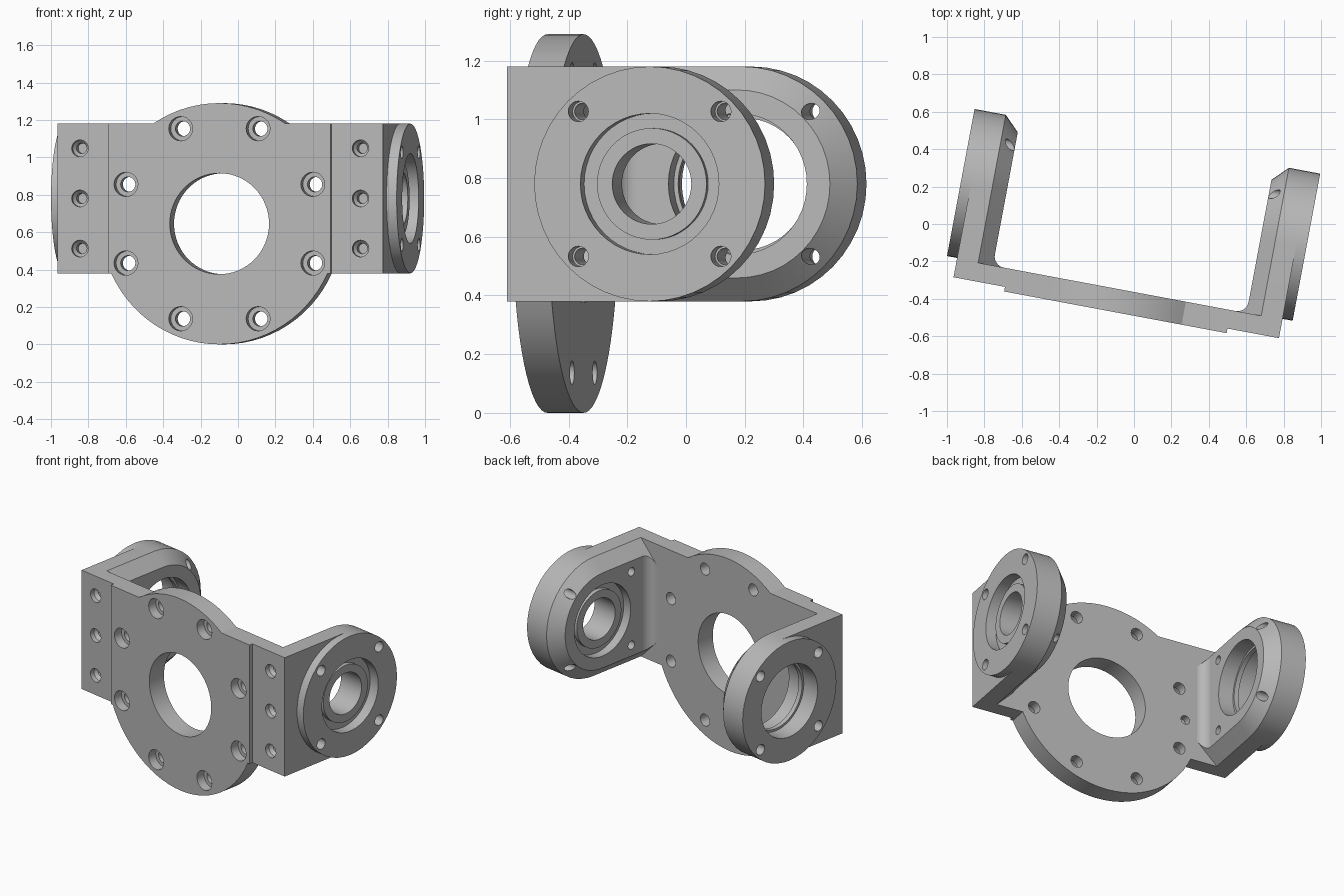
import bpy, bmesh, math
from mathutils import Matrix

if "Cube" in bpy.data.objects:
    bpy.data.objects.remove(bpy.data.objects["Cube"])

# Local frame: u along the plate, v towards the back, z up; the model is turned about z
FRAME = Matrix.Translation((-0.095, -0.4475, 0)) @ Matrix.Rotation(math.radians(-10.6), 4, 'Z')
SEG = 48
ZC, VC = 0.78, 0.505      # axis of the ear bores
PZ = 0.645                # centre height of the round panel

grey = bpy.data.materials.new("machined_grey")
grey.diffuse_color = (0.48, 0.48, 0.48, 1)
grey.use_nodes = True
grey.node_tree.nodes["Principled BSDF"].inputs["Base Color"].default_value = grey.diffuse_color


def skin(bm, rings, closed=False):
    """Bridge matching point rings; cap the ends unless closed."""
    rv = [[bm.verts.new(p) for p in r] for r in rings]
    n = len(rv[0])
    pairs = list(zip(rv, rv[1:])) + ([(rv[-1], rv[0])] if closed else [])
    for a, b in pairs:
        for i in range(n):
            j = (i + 1) % n
            bm.faces.new((a[i], a[j], b[j], b[i]))
    if not closed:
        bm.faces.new(rv[0])
        bm.faces.new(rv[-1])


def turned(axis, c1, c2, profile, seg=SEG):
    """Rings about axis 'u' (centre v, z) or 'v' (centre u, z); profile = (position, radius)."""
    rings = []
    for pos, r in profile:
        ring = []
        for i in range(seg):
            t = 2 * math.pi * i / seg
            a, z = c1 + r * math.cos(t), c2 + r * math.sin(t)
            ring.append((pos, a, z) if axis == 'u' else (a, pos, z))
        rings.append(ring)
    return rings


def make(name, solids, closed=False):
    bm = bmesh.new()
    for rings in solids:
        skin(bm, rings, closed)
    bmesh.ops.recalc_face_normals(bm, faces=bm.faces)
    me = bpy.data.meshes.new(name)
    bm.to_mesh(me)
    bm.free()
    me.materials.append(grey)
    ob = bpy.data.objects.new(name, me)
    bpy.context.collection.objects.link(ob)
    ob.matrix_world = FRAME
    return ob


def finish(ob, holes=None):
    """Cut the holes, then smooth the curved faces."""
    cutter = None
    if holes:
        cutter = make("cutter", holes)
        cutter.hide_render = True
    bpy.context.view_layer.update()
    bpy.ops.object.select_all(action='DESELECT')
    bpy.context.view_layer.objects.active = ob
    ob.select_set(True)
    if cutter:
        mod = ob.modifiers.new("holes", 'BOOLEAN')
        mod.operation, mod.solver, mod.object = 'DIFFERENCE', 'EXACT', cutter
        bpy.ops.object.modifier_apply(modifier=mod.name)
        bpy.data.objects.remove(cutter)
    bpy.ops.object.shade_smooth_by_angle(angle=math.radians(30))


def arc(cx, cy, r, a0, a1, n):
    return [(cx + r * math.cos(a0 + (a1 - a0) * i / n),
             cy + r * math.sin(a0 + (a1 - a0) * i / n)) for i in range(n + 1)]


# Central panel: disc merged with a straight band
R = 0.645
low = math.asin((0.38 - PZ) / R)
high = math.asin((1.18 - PZ) / R)
outline = arc(0, PZ, R, -math.pi - low, low, 28)
outline += [(0.605, 0.38), (0.605, 1.18)]
outline += arc(0, PZ, R, high, math.pi - high, 14)
outline += [(-0.605, 1.18), (-0.605, 0.38)]
panel = make("central_panel", [[[(u, v, z) for u, z in outline] for v in (-0.025, 0.1)]])
holes = [turned('v', 0, PZ, [(-0.1, 0.27), (0.2, 0.27)], 64)]
for k in range(8):
    t = math.pi / 8 + k * math.pi / 4
    holes.append(turned('v', 0.55 * math.cos(t), PZ + 0.55 * math.sin(t),
                        [(-0.1, 0.065), (0.035, 0.065), (0.035, 0.04), (0.2, 0.04)], 24))
holes.append(turned('v', -0.55, PZ, [(0.05, 0.03), (0.2, 0.03)], 24))
finish(panel, holes)

for s, side in ((-1, "left"), (1, "right")):
    # Side plate with three screw holes
    rect = [(0.605, 0.38), (0.885, 0.38), (0.885, 1.18), (0.605, 1.18)]
    plate = make(side + "_side_plate", [[[(s * u, v, z) for u, z in rect] for v in (0, 0.1)]])
    finish(plate, [turned('v', s * 0.763, ZC + d, [(-0.05, 0.045), (0.03, 0.045),
                   (0.05, 0.028), (0.15, 0.028)], 20) for d in (-0.268, 0, 0.268)])

    # Bore and four bolt holes shared by ear and flange
    bores = [turned('u', VC, ZC, [(s * 0.6, 0.24), (s * 1.0, 0.24)])]
    for dv in (-0.247, 0.247):
        for dz in (-0.247, 0.247):
            bores.append(turned('u', VC + dv, ZC + dz, [(s * 0.6, 0.028), (s * 0.86, 0.028),
                                (s * 0.86, 0.035), (s * 1.0, 0.035)], 20))

    # Ear: rounded arm with a chamfered inner edge
    rings = []
    for u, r in ((0.885, 0.4), (0.77, 0.4), (0.69, 0.32)):
        pts = [(0.1, ZC - r)] + arc(VC, ZC, r, -math.pi / 2, math.pi / 2, SEG // 2) + [(0.1, ZC + r)]
        rings.append([(s * u, v, z) for v, z in pts])
    finish(make(side + "_ear", [rings]), bores)

    # Round flange on the outside of the ear
    flange = make(side + "_flange", [turned('u', VC, ZC, [(s * 0.885, 0.4), (s * 0.94, 0.4)])])
    finish(flange, bores)

    # Fillet between ear and panel
    sec = [(0.69, 0.1)] + arc(0.63, 0.16, 0.06, 0, -math.pi / 2, 8)
    fillet = [[(s * u, v, ZC + e * (0.32 - (0.69 - u))) for u, v in sec] for e in (-1, 1)]
    finish(make(side + "_fillet", [fillet]))

# Bearing in the right ear, with a raised hub on both sides
bearing = [(0.75, 0.24), (0.87, 0.24), (0.87, 0.19), (0.9, 0.19),
           (0.9, 0.137), (0.72, 0.137), (0.72, 0.19), (0.75, 0.19)]
finish(make("bearing", [turned('u', VC, ZC, bearing)], closed=True))

# Retaining lip inside the left ear
lip = [(-0.82, 0.24), (-0.79, 0.24), (-0.79, 0.225), (-0.82, 0.225)]
finish(make("retaining_lip", [turned('u', VC, ZC, lip)], closed=True))
